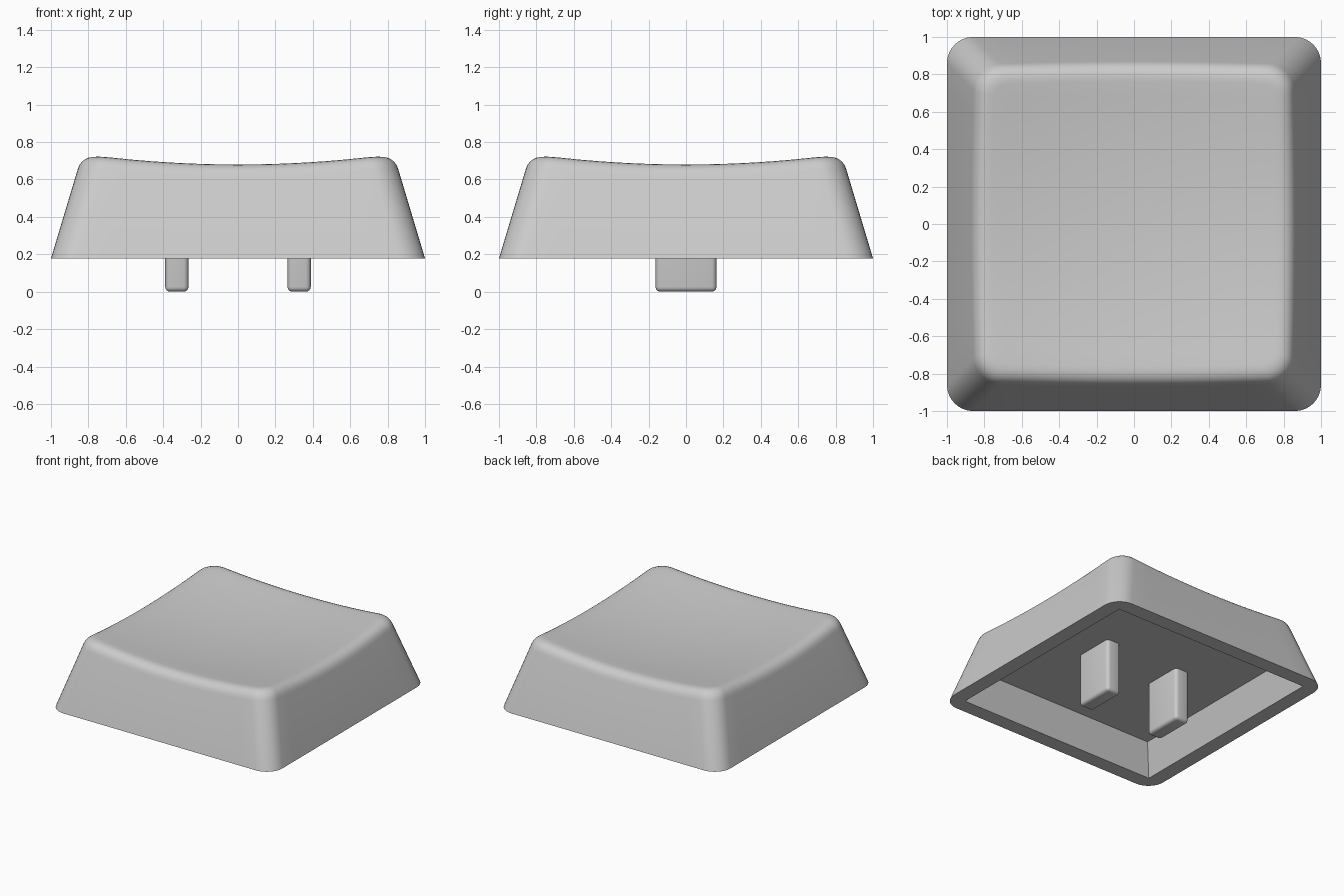
import bpy, bmesh, math
from mathutils import Vector

if "Cube" in bpy.data.objects:
    bpy.data.objects.remove(bpy.data.objects["Cube"])

grey = bpy.data.materials.new("light_grey")
grey.diffuse_color = (0.6, 0.6, 0.6, 1)
grey.use_nodes = True
grey.node_tree.nodes["Principled BSDF"].inputs["Base Color"].default_value = grey.diffuse_color

BASE, CEILING = 0.178, 0.425
CORNER_SEGS, EDGE_SEGS = 8, 12


def dish(x, y):
    """Height of the scooped top."""
    return 0.63 + 0.084 * (x * x + y * y)


def side_half(z):
    """Half width of the tapered sides at a height."""
    return 1 - 0.3 * (z - BASE)


def rounded_square(half, r):
    """Points of a rounded square, counter-clockwise, always the same count."""
    pts = []
    for q in range(4):
        a0 = q * math.pi / 2
        mid = Vector((half - r, half - r))
        corner = [mid + r * Vector((math.cos(a), math.sin(a)))
                  for a in (i / CORNER_SEGS * math.pi / 2 for i in range(CORNER_SEGS + 1))]
        start, end = corner[-1], Vector((-(half - r), half))
        edge = [start.lerp(end, i / EDGE_SEGS) for i in range(1, EDGE_SEGS)]
        for p in corner + edge:
            c, s = math.cos(a0), math.sin(a0)
            pts.append(Vector((c * p.x - s * p.y, s * p.x + c * p.y)))
    return pts


N = len(rounded_square(1, 0.1))


def flat_ring(half, r, z):
    return [Vector((p.x, p.y, z)) for p in rounded_square(half, r)]


def side_point(i, z):
    p = rounded_square(side_half(z), 0.14)[i]
    return Vector((p.x, p.y, z))


# Where the sides would meet the scooped top, and the fillet that rounds it off
edge, low, high = [], [], []
for i in range(N):
    z = 0.7
    for _ in range(4):
        p = side_point(i, z)
        z = dish(p.x, p.y)
    edge.append(side_point(i, z))
    low.append(side_point(i, z - 0.075))
    q = rounded_square(side_half(z) - 0.085, 0.07)[i]
    high.append(Vector((q.x, q.y, dish(q.x, q.y))))

# Rings from the inner ceiling, over the rim, up the sides and onto the top
rings = [flat_ring(0.805, 0, CEILING), flat_ring(0.88, 0, BASE), flat_ring(1, 0.14, BASE)]
for k in range(7):
    t = k / 6
    rings.append([(1 - t) ** 2 * a + 2 * t * (1 - t) * e + t * t * b
                  for a, e, b in zip(low, edge, high)])
for f in (0.9, 0.75, 0.6, 0.45, 0.3, 0.15):
    rings.append([Vector((p.x * f, p.y * f, dish(p.x * f, p.y * f))) for p in high])

bm = bmesh.new()
loops = [[bm.verts.new(p) for p in ring] for ring in rings]
for a, b in zip(loops, loops[1:]):
    for i in range(N):
        j = (i + 1) % N
        bm.faces.new((a[i], a[j], b[j], b[i]))
centre = bm.verts.new((0, 0, dish(0, 0)))
for i in range(N):
    bm.faces.new((loops[-1][i], loops[-1][(i + 1) % N], centre))
bm.faces.new(loops[0])
bmesh.ops.remove_doubles(bm, verts=bm.verts, dist=1e-5)
bmesh.ops.recalc_face_normals(bm, faces=bm.faces)


def finish(name, bm):
    mesh = bpy.data.meshes.new(name)
    bm.to_mesh(mesh)
    bm.free()
    mesh.materials.append(grey)
    ob = bpy.data.objects.new(name, mesh)
    bpy.context.collection.objects.link(ob)
    bpy.ops.object.select_all(action='DESELECT')
    ob.select_set(True)
    bpy.context.view_layer.objects.active = ob
    bpy.ops.object.shade_smooth_by_angle(angle=math.radians(35))


finish("key_cap", bm)

# Two rounded mounting posts under the ceiling
for side, name in ((-1, "left_post"), (1, "right_post")):
    bm = bmesh.new()
    bmesh.ops.create_cube(bm, size=1)
    for v in bm.verts:
        v.co = (side * 0.327 + v.co.x * 0.124, v.co.y * 0.326, 0.43 * (v.co.z + 0.5))
    rounded = [e for e in bm.edges if min(v.co.z for v in e.verts) < 0.01]
    bmesh.ops.bevel(bm, geom=rounded, offset=0.026, segments=4, profile=0.5, affect='EDGES')
    finish(name, bm)
